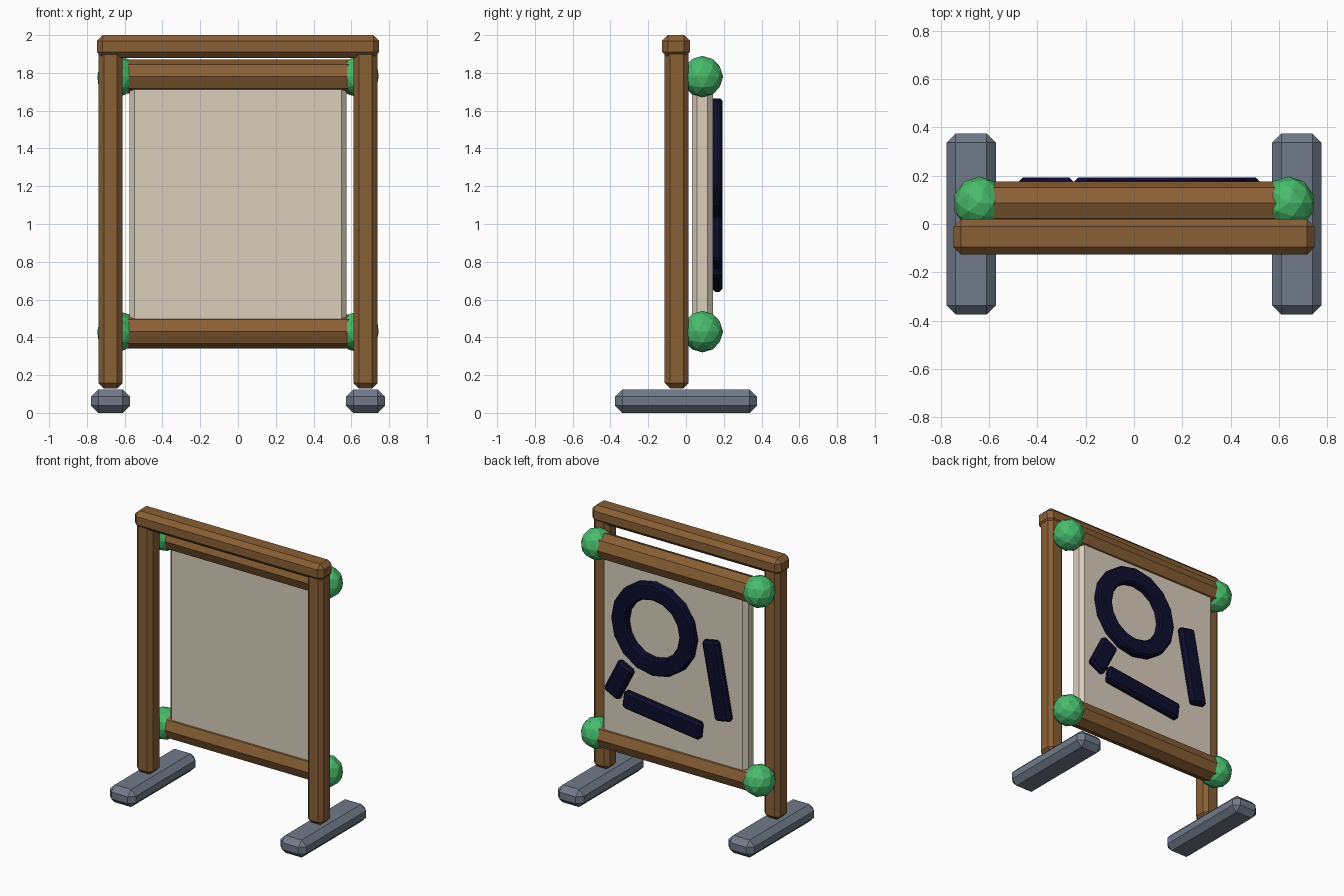
import bpy, bmesh
from math import radians, pi
from mathutils import Matrix

old = bpy.data.objects.get("Cube")
if old:
    bpy.data.objects.remove(old, do_unlink=True)


def material(name, rgb):
    m = bpy.data.materials.new(name)
    m.use_nodes = True
    m.diffuse_color = (*rgb, 1)
    m.node_tree.nodes["Principled BSDF"].inputs["Base Color"].default_value = (*rgb, 1)
    return m


wood = material("brown_wood", (0.25, 0.115, 0.035))
green = material("green", (0.065, 0.50, 0.15))
cream = material("cream", (0.70, 0.62, 0.50))
slate = material("slate_grey", (0.16, 0.195, 0.255))
navy = material("navy", (0.004, 0.004, 0.027))


def finish(name, bm, mat, loc, tilt=0):
    bmesh.ops.recalc_face_normals(bm, faces=bm.faces)
    mesh = bpy.data.meshes.new(name)
    bm.to_mesh(mesh)
    bm.free()
    mesh.materials.append(mat)
    ob = bpy.data.objects.new(name, mesh)
    ob.location = loc
    ob.rotation_euler.y = radians(tilt)
    bpy.context.collection.objects.link(ob)
    return ob


def chamfer_box(name, mat, loc, size, bevel, tilt=0):
    bm = bmesh.new()
    bmesh.ops.create_cube(bm, size=1)
    bmesh.ops.scale(bm, vec=size, verts=bm.verts)
    bmesh.ops.bevel(bm, geom=bm.edges[:], offset=bevel, segments=1, affect='EDGES')
    return finish(name, bm, mat, loc, tilt)


def roller(name, z):
    bm = bmesh.new()
    turn = Matrix.Rotation(pi / 2, 4, 'Y')
    bmesh.ops.create_cone(bm, cap_ends=True, segments=8, radius1=0.09,
                          radius2=0.09, depth=1.28, matrix=turn)
    finish(name, bm, wood, (0, 0.087, z))


def knob(name, x, z):
    bm = bmesh.new()
    bmesh.ops.create_icosphere(bm, subdivisions=2, radius=0.11)
    finish(name, bm, green, (x, 0.087, z))


def ring(name, loc, outer, inner, depth, bevel, sides):
    # Chamfered cross-section, spun about the y axis
    h = depth / 2
    profile = [(inner, -h), (outer, -h), (outer, h - bevel), (outer - bevel, h),
               (inner + bevel, h), (inner, h - bevel)]
    bm = bmesh.new()
    vs = [bm.verts.new((r, y, 0)) for r, y in profile]
    edges = [bm.edges.new((vs[i], vs[i - 1])) for i in range(len(vs))]
    bmesh.ops.spin(bm, geom=vs + edges, cent=(0, 0, 0), axis=(0, 1, 0),
                   angle=2 * pi, steps=sides, use_merge=True)
    bmesh.ops.remove_doubles(bm, verts=bm.verts, dist=0.0005)
    finish(name, bm, navy, loc)


# Frame: feet, posts and top beam
for side, x in (("left", 0.675), ("right", -0.675)):
    chamfer_box(side + "_foot", slate, (x, 0, 0.0625), (0.205, 0.75, 0.125), 0.038)
    chamfer_box(side + "_post", wood, (x, -0.05, 1.04), (0.125, 0.125, 1.82), 0.027)
chamfer_box("top_beam", wood, (0, -0.053, 1.94), (1.495, 0.148, 0.12), 0.031)

# Rollers with round end knobs
for level, z in (("top", 1.78), ("bottom", 0.43)):
    roller(level + "_roller", z)
    for side, x in (("left", 0.64), ("right", -0.64)):
        knob(f"{level}_{side}_knob", x, z)

# Hanging panel
chamfer_box("panel", cream, (0, 0.087, 1.105), (1.15, 0.11, 1.36), 0.027)

# Raised shapes on the back of the panel
ring("back_ring", (0.135, 0.165, 1.335), 0.33, 0.21, 0.056, 0.012, 16)
chamfer_box("back_tall_bar", navy, (-0.365, 0.165, 1.10), (0.13, 0.056, 0.56), 0.018, 11)
chamfer_box("back_wide_bar", navy, (0.065, 0.165, 0.74), (0.62, 0.056, 0.13), 0.018, -7)
chamfer_box("back_short_bar", navy, (0.41, 0.165, 0.90), (0.13, 0.056, 0.27), 0.018, -27)
